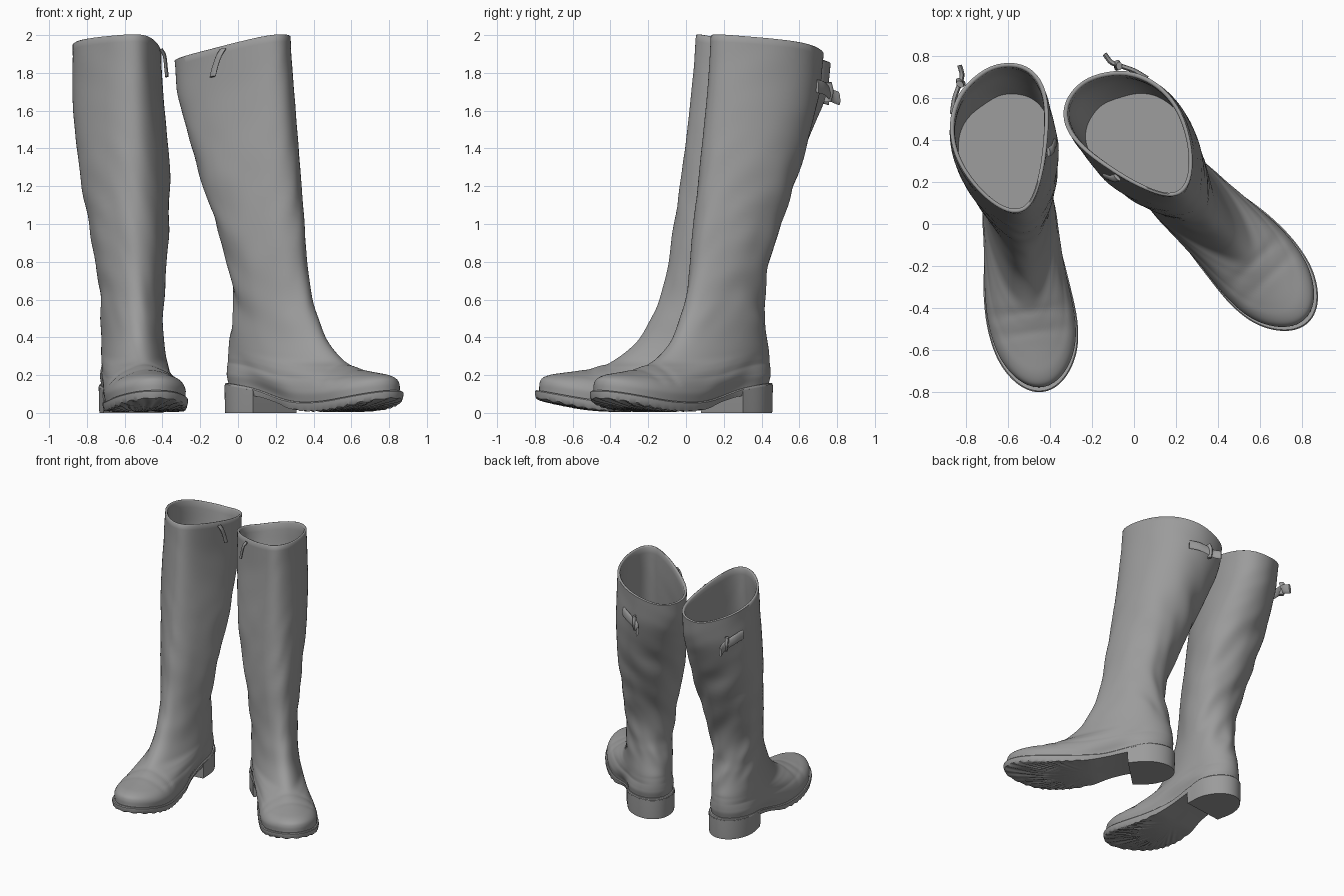
import bpy, bmesh, math
from mathutils import Vector, noise

if "Cube" in bpy.data.objects:
    bpy.data.objects.remove(bpy.data.objects["Cube"])

N = 112
TAU = 2 * math.pi
leather = bpy.data.materials.new("dark_grey_leather")
leather.diffuse_color = (.33, .33, .33, 1)
leather.use_nodes = True
leather.node_tree.nodes["Principled BSDF"].inputs["Base Color"].default_value = leather.diffuse_color


def spline(x, xs, ys):
    """Smooth interpolation through a few knots."""
    n = len(xs)
    x = min(max(x, xs[0]), xs[-1])
    i = max(k for k in range(n - 1) if xs[k] <= x)
    h = xs[i + 1] - xs[i]

    def slope(k):
        a, b = max(k - 1, 0), min(k + 1, n - 1)
        return (ys[b] - ys[a]) / (xs[b] - xs[a])
    t = (x - xs[i]) / h
    return ((2*t**3 - 3*t**2 + 1) * ys[i] + (t**3 - 2*t*t + t) * h * slope(i)
            + (3*t*t - 2*t**3) * ys[i + 1] + (t**3 - t*t) * h * slope(i + 1))


def smooth(x):
    x = min(max(x, 0), 1)
    return x * x * (3 - 2 * x)


# Foot outline width, welt height and sole underside along the foot
def foot_w(s):
    return spline(s, [-1, -.73, -.485, -.24, 0, .25, .5, .74, 1],
                  [.28, .24, .185, .167, .19, .216, .246, .272, .285])


def foot_shift(u):
    return -.013 * math.exp(-((u - .55) / .25) ** 2)


def welt_z(u):
    return spline(u, [-.17, 0, .15, .35, .5, .7, .85, 1.06],
                  [.16, .152, .13, .08, .06, .062, .08, .12])


def under_z(u):
    return spline(u, [-.17, .15, .3, .45, .6, .8, 1.06],
                  [.10, .09, .06, .02, .005, .018, .068])


# Boot slices: z, back, front, foot-to-shaft blend, half width
SLICES = [
    (.12, -.145, 1.045, 0, .94), (.16, -.155, 1.043, 0, .96),
    (.19, -.157, 1.028, .05, .94), (.215, -.157, .985, .15, .91),
    (.235, -.156, .92, .33, .88), (.26, -.154, .82, .55, .166),
    (.285, -.151, .73, .78, .164), (.32, -.147, .635, 1, .162),
    (.4, -.130, .52, 1, .158), (.5, -.110, .45, 1, .158),
    (.6, -.097, .403, 1, .162), (.75, -.110, .365, 1, .175),
    (.95, -.172, .332, 1, .2), (1.2, -.280, .292, 1, .226),
    (1.4, -.360, .266, 1, .238), (1.6, -.425, .242, 1, .238),
    (1.8, -.478, .222, 1, .234), (2.0, -.505, .208, 1, .231)]
IDX = list(range(len(SLICES)))
COLS = list(zip(*SLICES))


def slice_ring(i, inset=0.0, drop=0.0):
    z, back, front = (spline(i, IDX, COLS[c]) for c in range(3))
    k = min(max(spline(i, IDX, COLS[3]), 0), 1)
    wf = spline(i, IDX[:5], COLS[4][:5])
    b = spline(max(i, 5), IDX[5:], COLS[4][5:])
    uc, a = (front + back) / 2, (front - back) / 2 - inset
    top = smooth((z - .7) / 1.2)
    ring = []
    for j in range(N):
        th = TAU * j / N
        s, q = math.cos(th), math.sin(th)
        waist = .035 * smooth((z - .12) / .1) * math.exp(-((s + .3) / .3) ** 2)
        g = (1 - k) * (foot_w(s) * wf + waist) + k * (b - inset) * (1 - .25 * s)
        # leather folds round the ankle and the back of the shaft
        m = smooth((z - .3) / .2) * (1 - .75 * smooth((z - 1.0) / .6)) * (.65 - .35 * s)
        f = 1 + .075 * m * noise.noise(Vector((s * 1.6, q * 1.6 + 5, z * 7 + q * 1.5)))
        u = uc + a * s * f
        # the shaft bulges to the outer side
        v = q * g * f + top * (.01 - .015 * s - .055 * q * q) + foot_shift(u) * (1 - top)
        zz = z + (welt_z(u) - .12) * (1 - smooth((z - .12) / .45))
        # walking creases across the vamp
        for c, d in ((.68, .008), (.78, .005)):
            zz -= d * math.exp(-((u - c) / .022) ** 2) * smooth((z - .17) / .05) * (1 - k * .5)
        # sloping rim, lower at the back
        t = (s + 1) / 2
        rim = 1.85 + .15 * t ** (.75 + .3 * q)
        zz -= (2 - rim) * smooth((z - 1.3) / .7) + drop
        ring.append((u, v, zz))
    return ring


def finish(ob, angle=40):
    ob.data.materials.append(leather)
    bpy.context.collection.objects.link(ob)
    bpy.ops.object.select_all(action='DESELECT')
    ob.select_set(True)
    bpy.context.view_layer.objects.active = ob
    bpy.ops.object.shade_smooth_by_angle(angle=math.radians(angle))


def loft(name, rings, place, angle=40):
    bm = bmesh.new()
    vs = [[bm.verts.new(place(p)) for p in r] for r in rings]
    n = len(rings[0])
    for r0, r1 in zip(vs, vs[1:]):
        for j in range(n):
            bm.faces.new((r0[j], r0[(j + 1) % n], r1[(j + 1) % n], r1[j]))
    bm.faces.new(vs[0])
    bm.faces.new(vs[-1])
    bmesh.ops.recalc_face_normals(bm, faces=bm.faces)
    me = bpy.data.meshes.new(name)
    bm.to_mesh(me)
    bm.free()
    finish(bpy.data.objects.new(name, me), angle)


def ribbon(name, path, across, thick, place):
    """Rounded strap swept along a path; 'across' is its half width vector."""
    ac, rings = Vector(across), []
    pts = [Vector(p) for p in path]
    ks = list(range(len(pts)))
    for i in range(6 * (len(pts) - 1) + 1):
        x = i / 6
        at = lambda w: Vector([spline(w, ks, [p[c] for p in pts]) for c in range(3)])
        d = at(min(x + .05, ks[-1])) - at(max(x - .05, 0))
        nrm = d.cross(ac).normalized() * thick
        rings.append([at(x) + ac * math.cos(TAU * j / 12) + nrm * math.sin(TAU * j / 12)
                      for j in range(12)])
    loft(name, rings, place)


def sole_ring(k, zf, grow=0.0, tread=0.0):
    ring = []
    n = N * 2
    for j in range(n):
        th = TAU * j / n
        s, q = math.cos(th), math.sin(th)
        u = .45 + (.618 + grow) * k * s
        v = q * (foot_w(s) + grow) * k + foot_shift(u)
        z = zf(u)
        if tread:
            z += tread * smooth((u - .42) / .1) * (.5 + .5 * math.sin(26 * math.atan2(v, u - .72)))
        ring.append((u, v, z))
    return ring


def heel_ring(z, k):
    pts, n = [], 48
    t0 = math.acos((.155 - .45) / .618)
    for j in range(n + 1):
        th = t0 + (TAU - 2 * t0) * j / n
        s = math.cos(th)
        u = (.45 + .618 * s) * k
        pts.append((u, math.sin(th) * foot_w(s) * k, min(z, welt_z(u) - .012)))
    return pts


def boot(side, origin, angle, medial):
    sa, ca = math.sin(math.radians(angle)), math.cos(math.radians(angle))

    def place(p):
        u, v, z = p[0], p[1] * medial, p[2]
        return (origin[0] + u * sa + v * ca, origin[1] - u * ca + v * sa, z)

    # upper: foot and shaft, rolled rim, lining and inner floor
    last = len(SLICES) - 1
    rings = [slice_ring(last * i / 100) for i in range(101)]
    rings += [slice_ring(last, .006, -.004), slice_ring(last, .014, -.004),
              slice_ring(last, .02, .004)]
    rings += [slice_ring(last - .25 * i, .022) for i in range(1, 12)]
    loft(side + "_upper", rings, place, angle=60)

    # sole with welt edge and radial tread
    sole = [sole_ring(.9, welt_z), sole_ring(1, welt_z, -.006),
            sole_ring(1, lambda u: welt_z(u) - .006),
            sole_ring(1, lambda u: welt_z(u) * .6 + under_z(u) * .4),
            sole_ring(1, lambda u: under_z(u) + .008, -.006, .005)]
    sole += [sole_ring(k, under_z, 0, .009 * smooth(k * 1.4 - .2) + .0001)
             for k in (.96, .85, .7, .55, .4, .25, .1)]
    loft(side + "_sole", sole, place)
    loft(side + "_heel", [heel_ring(.2, 1.008), heel_ring(.02, .995), heel_ring(0, .985)], place)

    # zip pull on the inner side
    ribbon(side + "_zip_pull", [(-.06, .175, 1.925), (-.07, .195, 1.89),
                                (-.09, .205, 1.83), (-.10, .212, 1.78)],
           (.022, 0, .004), .009, place)
    # back strap with keeper
    ribbon(side + "_back_strap", [(-.30, -.255, 1.73), (-.37, -.235, 1.72),
                                  (-.43, -.205, 1.70), (-.475, -.185, 1.68),
                                  (-.525, -.19, 1.665)], (0, .004, .036), .011, place)
    ribbon(side + "_strap_keeper", [(-.435, -.20, 1.75), (-.448, -.20, 1.70),
                                    (-.44, -.19, 1.645)], (.014, .014, 0), .014, place)


boot("right_boot", (-.573, .26), 7.5, 1)
boot("left_boot", (.088, .300), 44, -1)
